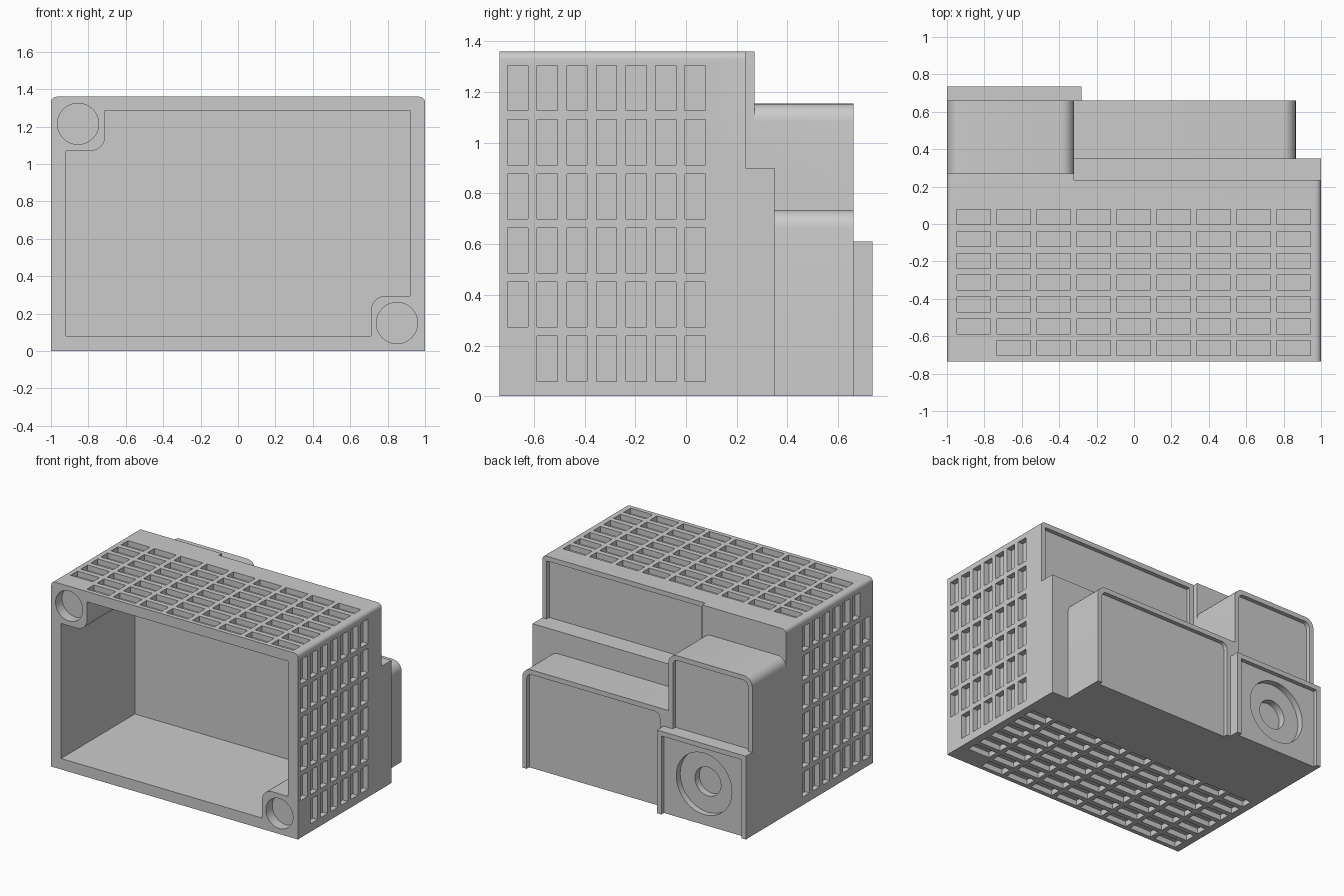
import bpy, bmesh, math
from mathutils import Vector

if "Cube" in bpy.data.objects:
    bpy.data.objects.remove(bpy.data.objects["Cube"])

grey = bpy.data.materials.new("plain grey")
grey.diffuse_color = (0.6, 0.6, 0.6, 1)
grey.use_nodes = True
grey.node_tree.nodes["Principled BSDF"].inputs["Base Color"].default_value = grey.diffuse_color


def rounded(points, seg=6):
    """Turn (x, z, radius) corners into an outline with arcs."""
    out = []
    n = len(points)
    for i, (x, z, r) in enumerate(points):
        p = Vector((x, z))
        if r == 0:
            out.append(p)
            continue
        a = (Vector(points[i - 1][:2]) - p).normalized()
        b = (Vector(points[(i + 1) % n][:2]) - p).normalized()
        c = p + (a + b) * r  # arc centre of a right-angled corner
        for k in range(seg + 1):
            t = math.pi / 2 * k / seg
            out.append(c - b * r * math.cos(t) - a * r * math.sin(t))
    return out


def rect(x0, x1, z0, z1, left=0, right=0):
    """Rectangle outline with optional rounded top corners."""
    return rounded([(x0, z0, 0), (x1, z0, 0), (x1, z1, right), (x0, z1, left)])


def circle(x, z, r, n=48):
    return [Vector((x + r * math.cos(2 * math.pi * i / n),
                    z + r * math.sin(2 * math.pi * i / n))) for i in range(n)]


def new_object(name, bm):
    bmesh.ops.recalc_face_normals(bm, faces=bm.faces)
    mesh = bpy.data.meshes.new(name)
    bm.to_mesh(mesh)
    bm.free()
    mesh.materials.append(grey)
    ob = bpy.data.objects.new(name, mesh)
    bpy.context.collection.objects.link(ob)
    return ob


def prism(name, outline, y0, y1):
    """Extrude an x-z outline from y0 to y1."""
    bm = bmesh.new()
    face = bm.faces.new([bm.verts.new((p.x, y0, p.y)) for p in outline])
    ext = bmesh.ops.extrude_face_region(bm, geom=[face])
    verts = [v for v in ext["geom"] if isinstance(v, bmesh.types.BMVert)]
    bmesh.ops.translate(bm, verts=verts, vec=(0, y1 - y0, 0))
    return new_object(name, bm)


def combine(target, other, operation):
    mod = target.modifiers.new("join", 'BOOLEAN')
    mod.operation = operation
    mod.solver = 'EXACT'
    mod.object = other
    bpy.context.view_layer.objects.active = target
    bpy.ops.object.modifier_apply(modifier=mod.name)
    bpy.data.objects.remove(other)


def add_box(bm, lo, hi):
    lo, hi = Vector(lo), Vector(hi)
    made = bmesh.ops.create_cube(bm, size=1)["verts"]
    for v in made:
        v.co = (lo + hi) / 2 + Vector(a * b for a, b in zip(v.co, hi - lo))


# Main shell, then the stepped parts on the back
housing = prism("housing", rect(-1, 1, 0, 1.36, 0.03, 0.03), -0.735, 0.235)
steps = [
    ("ledge", rect(-1, 1, 0, 0.9), 0.16, 0.35),
    ("upper_step", rect(-1, -0.32, 0.5, 1.36, 0.03, 0), 0.16, 0.27),
    ("tall_block", rect(-1, -0.32, 0, 1.155, 0.07, 0.07), 0.18, 0.66),
    ("low_block", rect(-0.42, 0.865, 0, 0.735, 0, 0.07), 0.2, 0.66),
    ("socket_plate", rect(-1, -0.28, 0, 0.61), 0.5, 0.735),
]
for step in steps:
    combine(housing, prism(*step), 'UNION')

# Front cavity, leaving two corner posts
cavity = rounded([(-0.92, 0.08, 0), (0.71, 0.08, 0), (0.71, 0.295, 0.08),
                  (0.92, 0.295, 0), (0.92, 1.285, 0), (-0.71, 1.285, 0),
                  (-0.71, 1.07, 0.08), (-0.92, 1.07, 0)])
cuts = [
    ("cavity", cavity, -0.8, 0.12),
    # Magnet holes in the posts
    ("upper_hole", circle(-0.855, 1.215, 0.11), -0.8, -0.66),
    ("lower_hole", circle(0.85, 0.15, 0.11), -0.8, -0.66),
    # Recessed panels on the back
    ("upper_recess", rect(-0.285, 0.965, 0.9, 1.325), 0.205, 0.3),
    ("low_recess", rect(-0.25, 0.83, -0.05, 0.7, 0.04, 0.04), 0.63, 0.7),
    ("tall_recess", rect(-0.965, -0.355, 0.61, 1.12, 0.04, 0.04), 0.63, 0.7),
    ("plate_recess", rect(-0.965, -0.315, -0.05, 0.575), 0.705, 0.8),
    # Round stepped socket
    ("socket_ring", circle(-0.64, 0.3, 0.225), 0.66, 0.8),
    ("socket_hole", circle(-0.64, 0.3, 0.105), 0.61, 0.8),
]
for cut in cuts:
    combine(housing, prism(*cut), 'DIFFERENCE')

# Shallow slot grids on both sides, top and bottom (none beside the posts)
depth = 0.04
bm = bmesh.new()
for row in range(7):
    y = 0.037 - 0.1168 * row
    y0, y1 = y - 0.04, y + 0.04
    for i in range(6):
        z = 0.148 + 0.2135 * i
        z0, z1 = z - 0.089, z + 0.089
        if not (row == 6 and i == 0):
            add_box(bm, (1 - depth, y0, z0), (1.1, y1, z1))
        if not (row == 6 and i == 5):
            add_box(bm, (-1.1, y0, z0), (depth - 1, y1, z1))
    for i in range(9):
        x = -0.857 + 0.2138 * i
        x0, x1 = x - 0.089, x + 0.089
        if not (row == 6 and i == 0):
            add_box(bm, (x0, y0, 1.36 - depth), (x1, y1, 1.46))
        if not (row == 6 and i == 8):
            add_box(bm, (x0, y0, -0.1), (x1, y1, depth))
combine(housing, new_object("slots", bm), 'DIFFERENCE')

# One material and smooth rounded edges
housing.data.materials.clear()
housing.data.materials.append(grey)
bpy.ops.object.select_all(action='DESELECT')
housing.select_set(True)
bpy.context.view_layer.objects.active = housing
bpy.ops.object.shade_smooth_by_angle(angle=math.radians(30))
